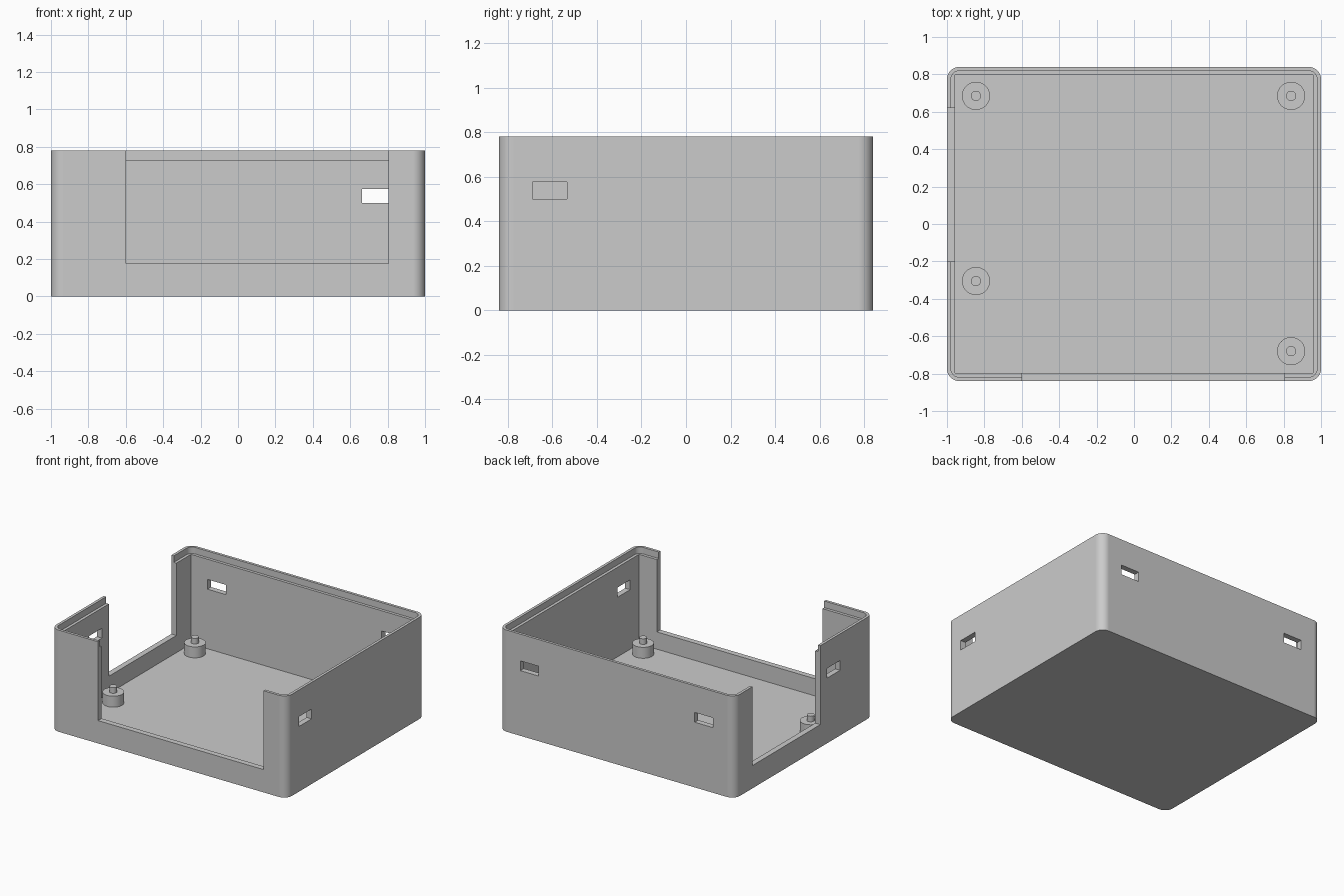
import bpy, bmesh, math
from mathutils import Matrix, Vector

if "Cube" in bpy.data.objects:
    bpy.data.objects.remove(bpy.data.objects["Cube"], do_unlink=True)

W, D, H = 2.0, 1.68, 0.78      # outer size
WALL, LIP, FLOOR = 0.043, 0.021, 0.043
SILL, STEP = 0.175, 0.73       # opening bottom, rim ledge

grey = bpy.data.materials.new("light_grey_plastic")
grey.use_nodes = True
grey.diffuse_color = (0.6, 0.6, 0.6, 1)
grey.node_tree.nodes["Principled BSDF"].inputs["Base Color"].default_value = (0.6, 0.6, 0.6, 1)


def finish(name, bm):
    bmesh.ops.recalc_face_normals(bm, faces=bm.faces)
    mesh = bpy.data.meshes.new(name)
    bm.to_mesh(mesh)
    bm.free()
    mesh.materials.append(grey)
    ob = bpy.data.objects.new(name, mesh)
    bpy.context.collection.objects.link(ob)
    return ob


def activate(ob):
    bpy.ops.object.select_all(action="DESELECT")
    ob.select_set(True)
    bpy.context.view_layer.objects.active = ob


def block(name, lo, hi, radius=0):
    """Box between two corners, with optional rounded upright edges."""
    lo, hi = Vector(lo), Vector(hi)
    bm = bmesh.new()
    bmesh.ops.create_cube(bm, size=1, matrix=Matrix.Translation((lo + hi) / 2)
                          @ Matrix.Diagonal((hi - lo).to_4d()))
    if radius:
        upright = [e for e in bm.edges
                   if abs(e.verts[0].co.z - e.verts[1].co.z) > 1e-4]
        bmesh.ops.bevel(bm, geom=upright, offset=radius, segments=8,
                        profile=0.5, affect="EDGES")
    return finish(name, bm)


def cut(target, *shape):
    """Subtract a block from the target."""
    cutter = block("cutter", *shape)
    cutter.hide_render = True
    mod = target.modifiers.new("cut", "BOOLEAN")
    mod.operation, mod.solver, mod.object = "DIFFERENCE", "EXACT", cutter
    activate(target)
    bpy.ops.object.modifier_apply(modifier=mod.name)
    bpy.data.objects.remove(cutter, do_unlink=True)


# Tray with square cavity and stepped rim
x, y = W / 2, D / 2
case = block("enclosure_tray", (-x, -y, 0), (x, y, H), 0.066)
cut(case, (WALL - x, WALL - y, FLOOR), (x - WALL, y - WALL, 1))
cut(case, (LIP - x, LIP - y, STEP), (x - LIP, y - LIP, 1), 0.046)

# Large openings in the front and the -x side
cut(case, (-0.6, -1, SILL), (0.805, -0.7, 1))
cut(case, (-1.2, -0.2, SILL), (-0.9, 0.62, 1))

# Snap slots through the walls
Z0, Z1 = 0.5, 0.575
for side in (-1, 1):
    c = 0.74 * side
    cut(case, (c - 0.078, 0.7, Z0), (c + 0.078, 1, Z1))
cut(case, (0.9, -0.69, Z0), (1.1, -0.535, Z1))
cut(case, (-1.1, -0.44, Z0), (-0.9, -0.283, Z1))

activate(case)
bpy.ops.object.shade_smooth_by_angle(angle=math.radians(30))
weighted = case.modifiers.new("flat_walls", "WEIGHTED_NORMAL")
weighted.keep_sharp = True


# Standoffs, each a wide post with a locating peg
def standoff(name, px, py):
    bm = bmesh.new()
    for radius, bottom, top in ((0.075, FLOOR - 0.01, 0.127), (0.027, 0.12, 0.17)):
        bmesh.ops.create_cone(bm, cap_ends=True, segments=40, radius1=radius,
                              radius2=radius, depth=top - bottom,
                              matrix=Matrix.Translation((px, py, (bottom + top) / 2)))
    ob = finish(name, bm)
    activate(ob)
    bpy.ops.object.shade_smooth_by_angle(angle=math.radians(30))


standoff("standoff_back_right", -0.845, 0.685)
standoff("standoff_back_left", 0.84, 0.685)
standoff("standoff_front_right", -0.845, -0.305)
standoff("standoff_front_left", 0.84, -0.68)
